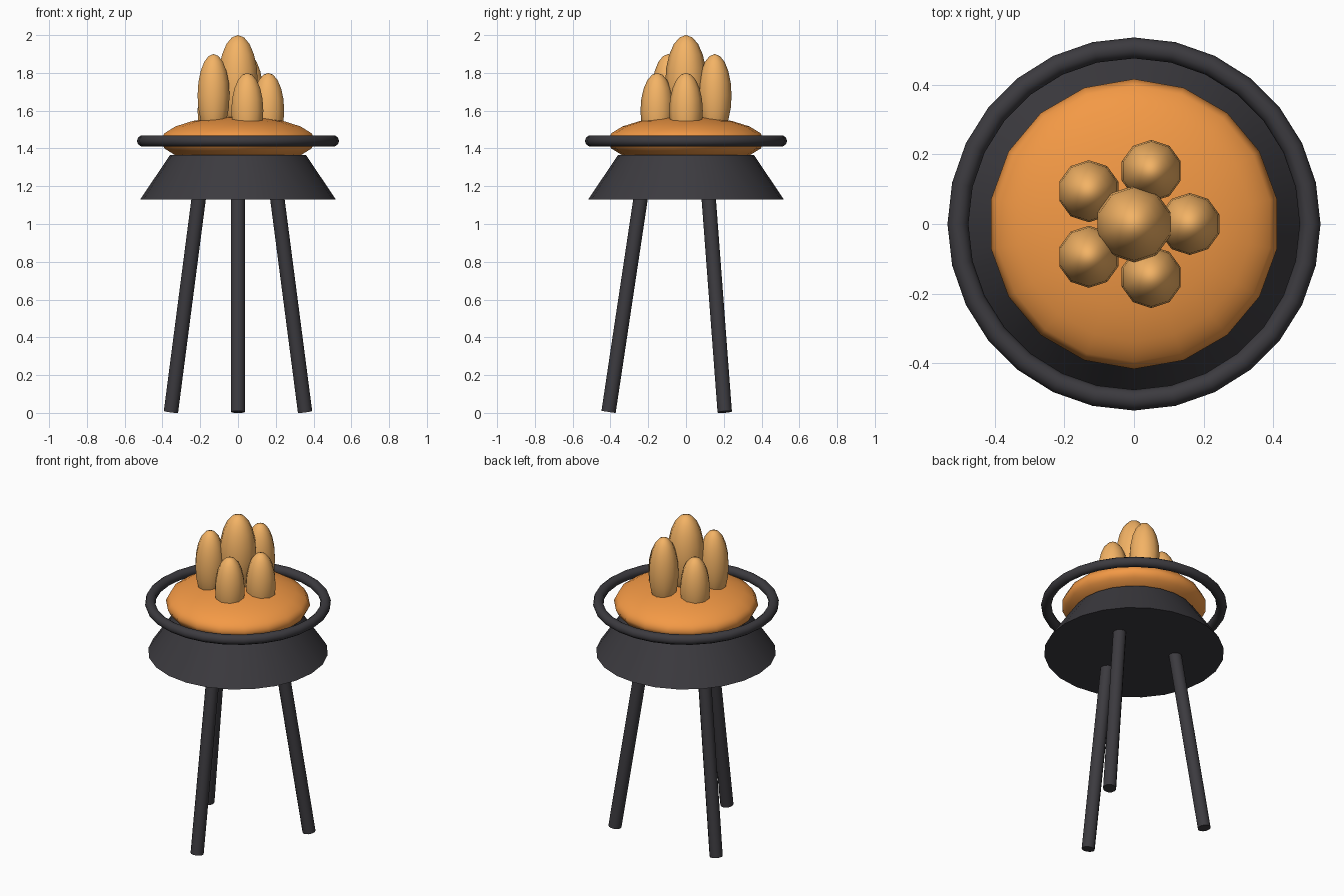
import bpy
from math import sin, cos, radians
from mathutils import Vector

if "Cube" in bpy.data.objects:
    bpy.data.objects.remove(bpy.data.objects["Cube"])


def material(name, rgb):
    m = bpy.data.materials.new(name)
    m.diffuse_color = (*rgb, 1)
    m.use_nodes = True
    m.node_tree.nodes["Principled BSDF"].inputs["Base Color"].default_value = m.diffuse_color
    return m


iron = material("dark_iron", (0.045, 0.043, 0.05))
ember = material("ember_orange", (0.9, 0.32, 0.06))
fire = material("flame_yellow", (0.9, 0.45, 0.13))


def finish(name, mat):
    ob = bpy.context.object
    ob.name = name
    ob.data.materials.append(mat)
    bpy.ops.object.shade_smooth_by_angle(angle=radians(50))
    return ob


def ellipsoid(name, mat, loc, r, rz, segments, rings):
    bpy.ops.mesh.primitive_uv_sphere_add(segments=segments, ring_count=rings, radius=1, location=loc)
    bpy.context.object.scale = (r, r, rz)
    return finish(name, mat)


# Three splayed legs, tops buried in the bowl
for i, a in enumerate((270, 30, 150)):
    d = Vector((cos(radians(a)), sin(radians(a)), 0))
    foot = d * 0.41 + Vector((0, 0, 0.005))
    top = d * 0.235 + Vector((0, 0, 1.17))
    axis = top - foot
    bpy.ops.mesh.primitive_cylinder_add(vertices=12, radius=0.038, depth=axis.length,
                                        location=(foot + top) / 2)
    bpy.context.object.rotation_euler = axis.to_track_quat('Z', 'Y').to_euler()
    finish(f"leg_{i + 1}", iron)

# Flared bowl
bpy.ops.mesh.primitive_cone_add(vertices=24, radius1=0.518, radius2=0.36, depth=0.235,
                                location=(0, 0, 1.2475))
finish("bowl", iron)

# Rim ring around the embers
bpy.ops.mesh.primitive_torus_add(major_radius=0.505, minor_radius=0.03, major_segments=28,
                                 minor_segments=10, location=(0, 0, 1.44))
finish("rim_ring", iron)

# Ember mound
ellipsoid("ember_mound", ember, (0, 0, 1.44), 0.416, 0.13, 18, 10)

# Centre flame and five flames of alternating height around it
ellipsoid("centre_flame", fire, (0, 0, 1.75), 0.11, 0.25, 10, 10)
for i in range(5):
    a = radians(72 * i)
    z, rz = ((1.6, 0.2), (1.68, 0.22))[i % 2]
    ellipsoid(f"flame_{i + 1}", fire, (0.16 * cos(a), 0.16 * sin(a), z), 0.089, rz, 10, 10)
